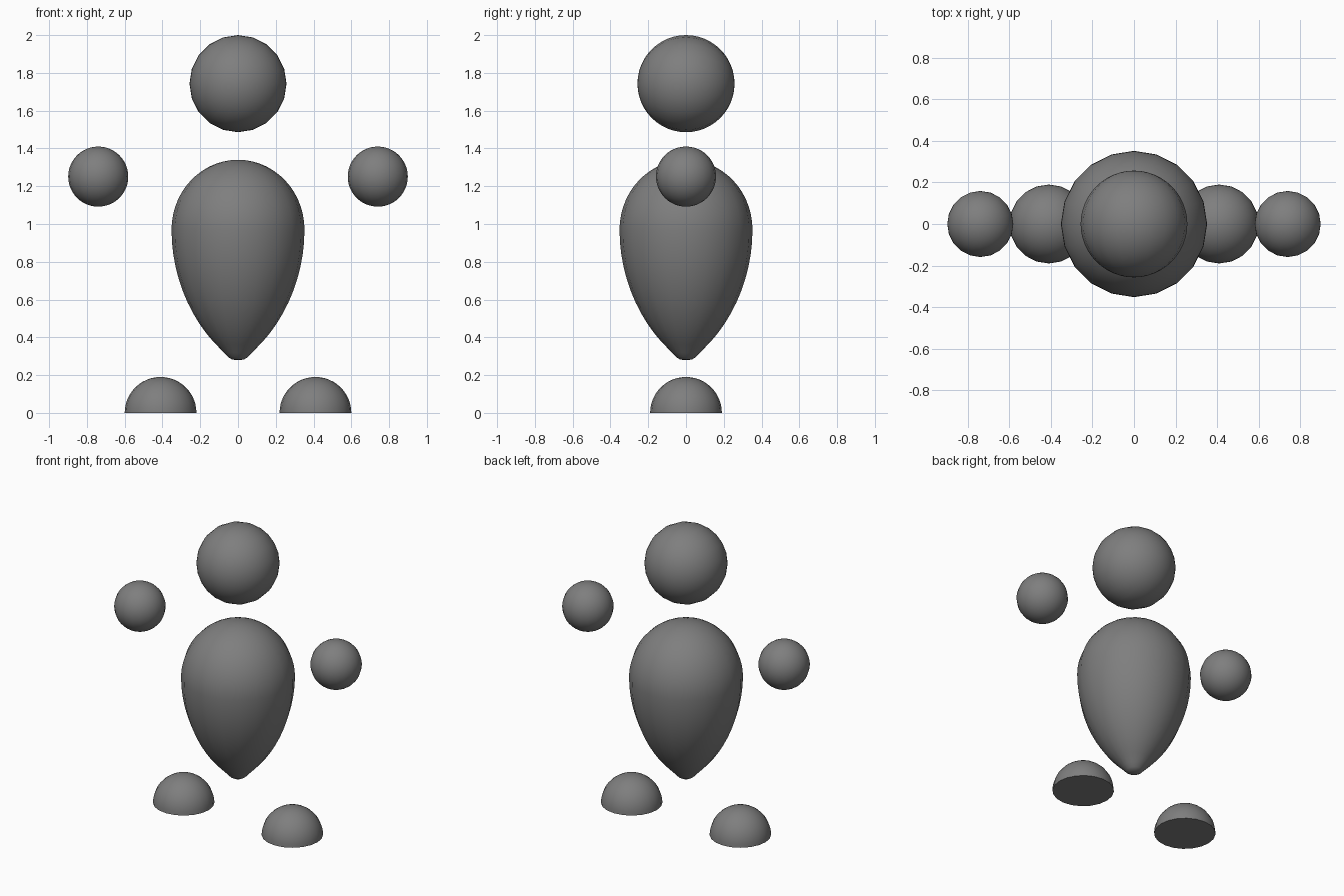
import bpy, bmesh, math
from mathutils import Matrix

if "Cube" in bpy.data.objects:
    bpy.data.objects.remove(bpy.data.objects["Cube"])

SIDES = 20
grey = bpy.data.materials.new("dark_grey")
grey.diffuse_color = (0.21, 0.21, 0.21, 1)
grey.use_nodes = True
grey.node_tree.nodes["Principled BSDF"].inputs["Base Color"].default_value = grey.diffuse_color


def lathe(name, profile, loc, rot=None):
    """Spin an (r, z) profile running bottom to top around z; r = 0 makes a pole."""
    bm = bmesh.new()
    rings = []
    for r, z in profile:
        if r < 1e-5:
            rings.append([bm.verts.new((0, 0, z))] * SIDES)
        else:
            rings.append([bm.verts.new((r * math.cos(2 * math.pi * i / SIDES),
                                        r * math.sin(2 * math.pi * i / SIDES), z))
                          for i in range(SIDES)])
    for a, b in zip(rings, rings[1:]):
        for i in range(SIDES):
            j = (i + 1) % SIDES
            bm.faces.new(list(dict.fromkeys((a[i], a[j], b[j], b[i]))))
    if profile[0][0] > 1e-5:
        bm.faces.new(rings[0][::-1])
    if rot:
        bm.transform(rot)
    bmesh.ops.recalc_face_normals(bm, faces=bm.faces)
    mesh = bpy.data.meshes.new(name)
    bm.to_mesh(mesh)
    bm.free()
    mesh.materials.append(grey)
    obj = bpy.data.objects.new(name, mesh)
    obj.location = loc
    bpy.context.collection.objects.link(obj)
    bpy.ops.object.select_all(action='DESELECT')
    obj.select_set(True)
    bpy.context.view_layer.objects.active = obj
    bpy.ops.object.shade_smooth_by_angle(angle=math.radians(50))
    return obj


def arc(r, start=-90, steps=24):
    angles = [math.radians(start + (90 - start) * i / steps) for i in range(steps + 1)]
    return [(r * math.cos(t), r * math.sin(t)) for t in angles]


# Head
lathe("head", arc(0.257), (0, 0, 1.743), Matrix.Rotation(math.pi / 2, 4, 'X'))

# Body: domed top above the widest ring, tapering to a rounded tip below
belly, width, tip, crown = 0.97, 0.352, 0.28, 1.34
lower = [(0, tip), (0.03, 0.282), (0.052, 0.295), (0.073, 0.318)]
for i in range(17):
    u = math.cos(math.pi / 2 * i / 16)
    r = width * (1 - u * u) ** 0.74
    if r > 0.09:
        lower.append((r, belly - (belly - tip) * u))
dome = [(r * width, belly + z * (crown - belly)) for r, z in arc(1, 0, 14)]
lathe("body", lower + dome[1:], (0, 0, 0))

# Hands and half-dome feet, one per side
for side, s in (("left", -1), ("right", 1)):
    lathe(side + "_hand", arc(0.159), (s * 0.74, 0, 1.251))
    lathe(side + "_foot", arc(0.19, 0, 12), (s * 0.41, 0, 0))
